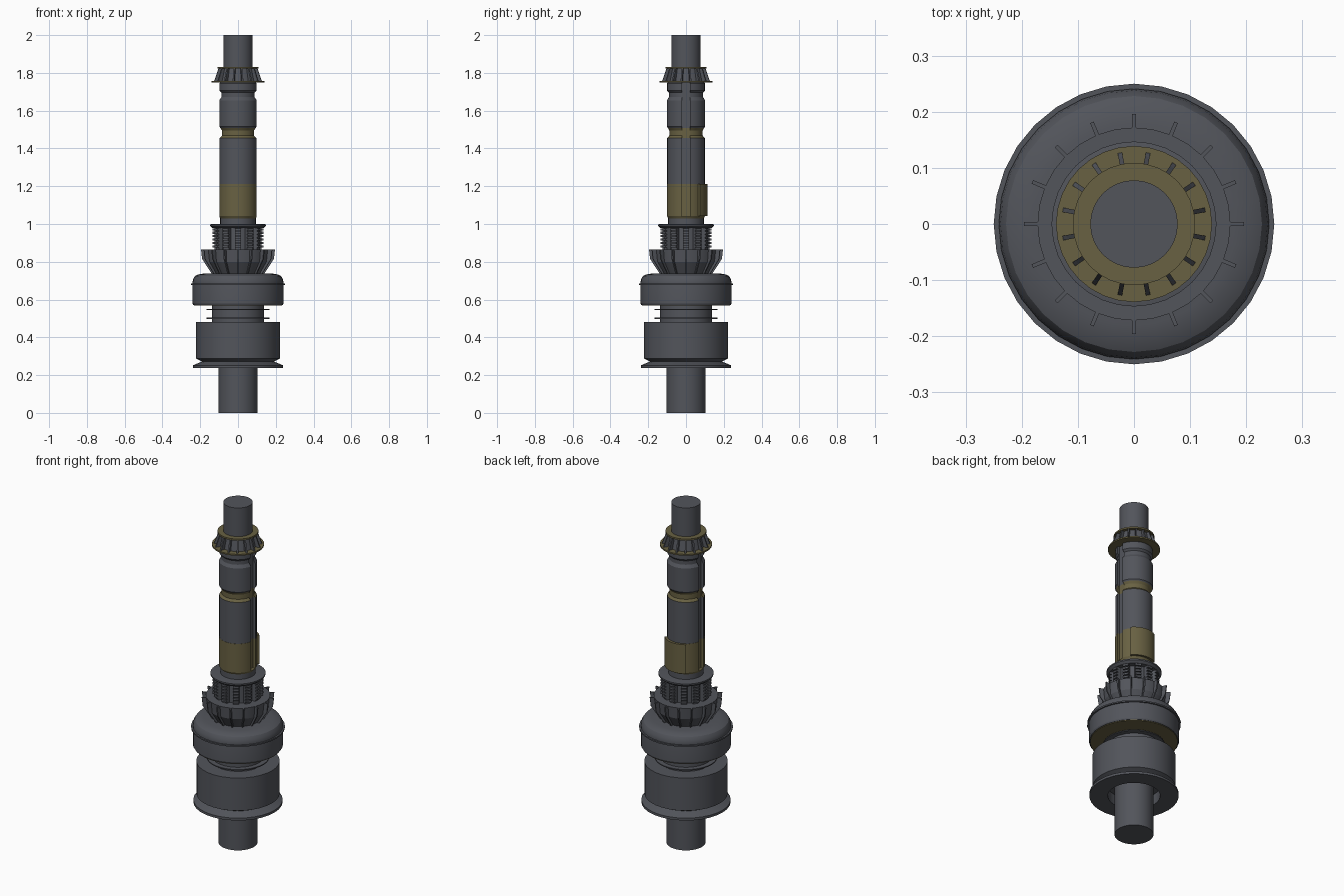
import bpy, bmesh, math
from mathutils import Matrix

if "Cube" in bpy.data.objects:
    bpy.data.objects.remove(bpy.data.objects["Cube"])


def material(name, rgb):
    m = bpy.data.materials.new(name)
    m.diffuse_color = (*rgb, 1)
    m.use_nodes = True
    m.node_tree.nodes["Principled BSDF"].inputs["Base Color"].default_value = m.diffuse_color
    return m


STEEL = material("dark_steel", (0.085, 0.09, 0.105))
BRASS = material("dull_brass", (0.14, 0.12, 0.055))


def finish(name, bm, mat, smooth=True):
    bmesh.ops.recalc_face_normals(bm, faces=bm.faces[:])
    me = bpy.data.meshes.new(name)
    bm.to_mesh(me)
    bm.free()
    ob = bpy.data.objects.new(name, me)
    bpy.context.collection.objects.link(ob)
    me.materials.append(mat)
    if smooth:
        bpy.ops.object.select_all(action='DESELECT')
        ob.select_set(True)
        bpy.context.view_layer.objects.active = ob
        bpy.ops.object.shade_smooth_by_angle(angle=math.radians(25))
    return ob


def lathe(name, profile, mat=STEEL, n=32, tube=False):
    """Revolve (r, z) points; capped solid, or a closed ring when tube."""
    bm = bmesh.new()
    rings = [[bm.verts.new((r * math.cos(2 * math.pi * i / n),
                            r * math.sin(2 * math.pi * i / n), z))
              for i in range(n)] for r, z in profile]
    pairs = list(zip(rings, rings[1:]))
    if tube:
        pairs.append((rings[-1], rings[0]))
    else:
        bm.faces.new(rings[0])
        bm.faces.new(rings[-1])
    for a, b in pairs:
        for i in range(n):
            j = (i + 1) % n
            bm.faces.new((a[i], a[j], b[j], b[i]))
    return finish(name, bm, mat)


def fins(name, count, outlines, width, mat=STEEL, offset=0.0):
    """Radial plates: each (r, z) outline is thickened and arrayed round z."""
    bm = bmesh.new()
    for k in range(count):
        rot = Matrix.Rotation(2 * math.pi * (k + offset) / count, 4, 'Z')
        for outline in outlines:
            a, b = [[bm.verts.new(rot @ Matrix.Translation((r, s * width / 2, z)).translation)
                     for r, z in outline] for s in (-1, 1)]
            bm.faces.new(a)
            bm.faces.new(b)
            for i in range(len(a)):
                j = (i + 1) % len(a)
                bm.faces.new((a[i], a[j], b[j], b[i]))
    return finish(name, bm, mat, smooth=False)


def rect(r0, r1, z0, z1):
    return [(r0, z0), (r1, z0), (r1, z1), (r0, z1)]


# Shaft ends
lathe("lower_shaft", [(.104, 0), (.104, .36)])
lathe("upper_shaft", [(.078, .3), (.078, 2)])

# Drum with conical foot flange, recessed underneath
lathe("drum", [(.14, .30), (.14, .238), (.238, .238), (.238, .252), (.19, .272),
               (.222, .288), (.222, .48), (.10, .48), (.10, .30)], tube=True)

# Neck with thin washers
lathe("neck", [(.138, .47), (.138, .575)])
for i, z in enumerate((.498, .545)):
    lathe(f"neck_washer_{i + 1}", [(.166, z), (.166, z + .006)])

# Rounded cap, edge band and brass underside
lathe("cap", [(.237, .572), (.241, .58), (.241, .69), (.238, .708), (.228, .724),
              (.21, .733), (.18, .738), (.10, .738)])
lathe("cap_band", [(.235, .676), (.25, .676), (.25, .684), (.235, .684)], tube=True)
lathe("cap_underside", [(.234, .568), (.234, .573)], BRASS)

# Lower bevel gear
lathe("lower_bevel_gear", [(.122, .73), (.165, .80), (.172, .866), (.09, .866)])
fins("lower_bevel_teeth", 16,
     [[(.09, .735), (.138, .735), (.19, .815), (.196, .866), (.09, .866)]], .007)

# Notched spline collar
lathe("collar_core", [(.105, .86), (.105, .99)])
fins("collar_teeth", 12, [rect(.09, .124, .866, .985)] +
     [rect(.12, .134, .876 + .018 * i, .887 + .018 * i) for i in range(6)], .032)
lathe("collar_flange", [(.134, .978), (.147, .99), (.147, .998), (.135, 1.0)])

# Stepped sleeve in steel and brass sections, cut by two side keyways
sleeve = [
    lathe("sleeve_base", [(.094, .99), (.094, 1.035)]),
    lathe("brass_sleeve", [(.094, 1.03), (.101, 1.042), (.101, 1.212)], BRASS),
    lathe("middle_sleeve", [(.1, 1.212), (.1, 1.455)]),
    lathe("brass_groove", [(.1, 1.455), (.088, 1.468), (.088, 1.495), (.096, 1.508)], BRASS),
    lathe("upper_sleeve", [(.096, 1.508), (.101, 1.515), (.101, 1.655), (.09, 1.672),
                           (.09, 1.695), (.1, 1.706), (.1, 1.745), (.09, 1.755)]),
]
cutter = fins("keyway_cutter", 2, [rect(.082, .14, 1.04, 1.80)], .042)
cutter.hide_render = True
for ob in sleeve[1:]:
    mod = ob.modifiers.new("keyway", 'BOOLEAN')
    mod.operation, mod.solver, mod.object = 'DIFFERENCE', 'EXACT', cutter
    bpy.context.view_layer.objects.active = ob
    bpy.ops.object.modifier_apply(modifier=mod.name)
bpy.data.objects.remove(cutter)

# Raised brass shell on one side of the sleeve
bm = bmesh.new()
steps = 8
sections = []
for i in range(steps + 1):
    a = math.radians(40 + 85 * i / steps)
    sections.append([bm.verts.new((r * math.cos(a), r * math.sin(a), z))
                     for r, z in rect(.096, .114, 1.042, 1.213)])
bm.faces.new(sections[0])
bm.faces.new(sections[-1])
for p, q in zip(sections, sections[1:]):
    for i in range(4):
        j = (i + 1) % 4
        bm.faces.new((p[i], p[j], q[j], q[i]))
finish("brass_key_shell", bm, BRASS)

# Upper bevel gear between two brass rims
lathe("upper_gear_core", [(.105, 1.752), (.088, 1.825)])
lathe("upper_gear_lower_rim", [(.139, 1.748), (.139, 1.756)], BRASS)
lathe("upper_gear_upper_rim", [(.109, 1.823), (.109, 1.832)], BRASS)
fins("upper_gear_teeth", 16,
     [[(.085, 1.754), (.13, 1.754), (.122, 1.772), (.104, 1.825), (.085, 1.825)]],
     .008, offset=.5)
